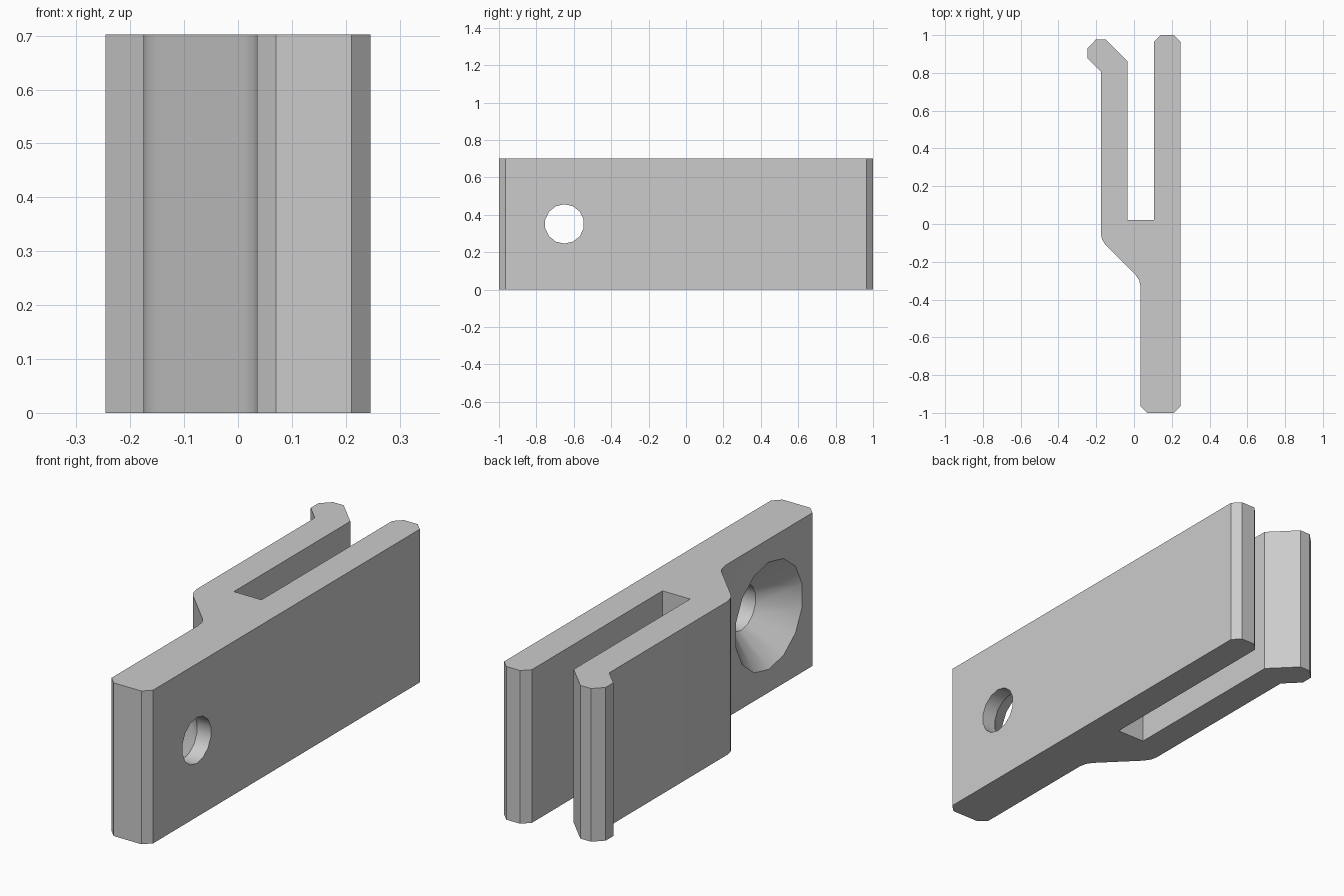
import bpy, bmesh, math

cube = bpy.data.objects.get("Cube")
if cube:
    bpy.data.objects.remove(cube, do_unlink=True)

UNIT = 2 / 57          # design step
HEIGHT = 20 * UNIT
EDGE = 7 * UNIT        # half width
CH = UNIT              # chamfer

grey = bpy.data.materials.new("light grey")
grey.use_nodes = True
colour = (0.6, 0.6, 0.6, 1)
grey.diffuse_color = colour
grey.node_tree.nodes["Principled BSDF"].inputs["Base Color"].default_value = colour


def make_object(name, bm):
    bmesh.ops.recalc_face_normals(bm, faces=bm.faces)
    mesh = bpy.data.meshes.new(name)
    bm.to_mesh(mesh)
    bm.free()
    mesh.materials.append(grey)
    obj = bpy.data.objects.new(name, mesh)
    bpy.context.collection.objects.link(obj)
    return obj


def extruded(name, outline, height):
    bm = bmesh.new()
    face = bm.faces.new([bm.verts.new((x, y, 0)) for x, y in outline])
    ext = bmesh.ops.extrude_face_region(bm, geom=[face])
    top = [v for v in ext["geom"] if isinstance(v, bmesh.types.BMVert)]
    bmesh.ops.translate(bm, verts=top, vec=(0, 0, height))
    return make_object(name, bm)


def lathe_x(name, profile, y, z, sides):
    """Closed solid of (x, radius) rings around an axis along x."""
    bm = bmesh.new()
    rings = []
    for x, r in profile:
        angles = [2 * math.pi * i / sides for i in range(sides)]
        rings.append([bm.verts.new((x, y + r * math.sin(a), z + r * math.cos(a)))
                      for a in angles])
    for a, b in zip(rings, rings[1:]):
        for i in range(sides):
            j = (i + 1) % sides
            bm.faces.new((a[i], a[j], b[j], b[i]))
    bm.faces.new(rings[0])
    bm.faces.new(rings[-1])
    return make_object(name, bm)


# Clip outline: mounting plate, slot, hooked spring arm and sloped shoulder
stem, arm, slot_l, slot_r = UNIT, -5 * UNIT, -UNIT, 3 * UNIT
outline = [
    (stem + CH, -1), (EDGE - CH, -1), (EDGE, -1 + CH),
    (EDGE, 1 - CH), (EDGE - CH, 1), (slot_r + CH, 1), (slot_r, 1 - CH),
    (slot_r, 0.02), (slot_l, 0.02),
    (slot_l, 0.863), (-0.148, 0.976), (-0.202, 0.976),
    (-EDGE, 0.932), (-EDGE, 0.877), (arm, 0.806),
    (arm, -0.05), (-0.169, -0.082), (-0.151, -0.11),
    (0.01, -0.272), (0.028, -0.299), (stem, -0.335),
    (stem, -1 + CH),
]
clip = extruded("clip_body", outline, HEIGHT)

# Countersunk screw hole
lip = UNIT / 2
cutter = lathe_x("screw_hole_cutter",
                 [(stem - lip, 7 * UNIT + lip), (5 * UNIT, 3 * UNIT),
                  (EDGE + lip, 3 * UNIT)],
                 -0.65, HEIGHT / 2, 14)
cutter.hide_render = True
cut = clip.modifiers.new("screw_hole", "BOOLEAN")
cut.operation = "DIFFERENCE"
cut.solver = "EXACT"
cut.object = cutter

bpy.ops.object.select_all(action="DESELECT")
bpy.context.view_layer.objects.active = clip
clip.select_set(True)
bpy.ops.object.modifier_apply(modifier=cut.name)
bpy.data.objects.remove(cutter, do_unlink=True)
bpy.ops.object.shade_smooth_by_angle(angle=math.radians(30))
